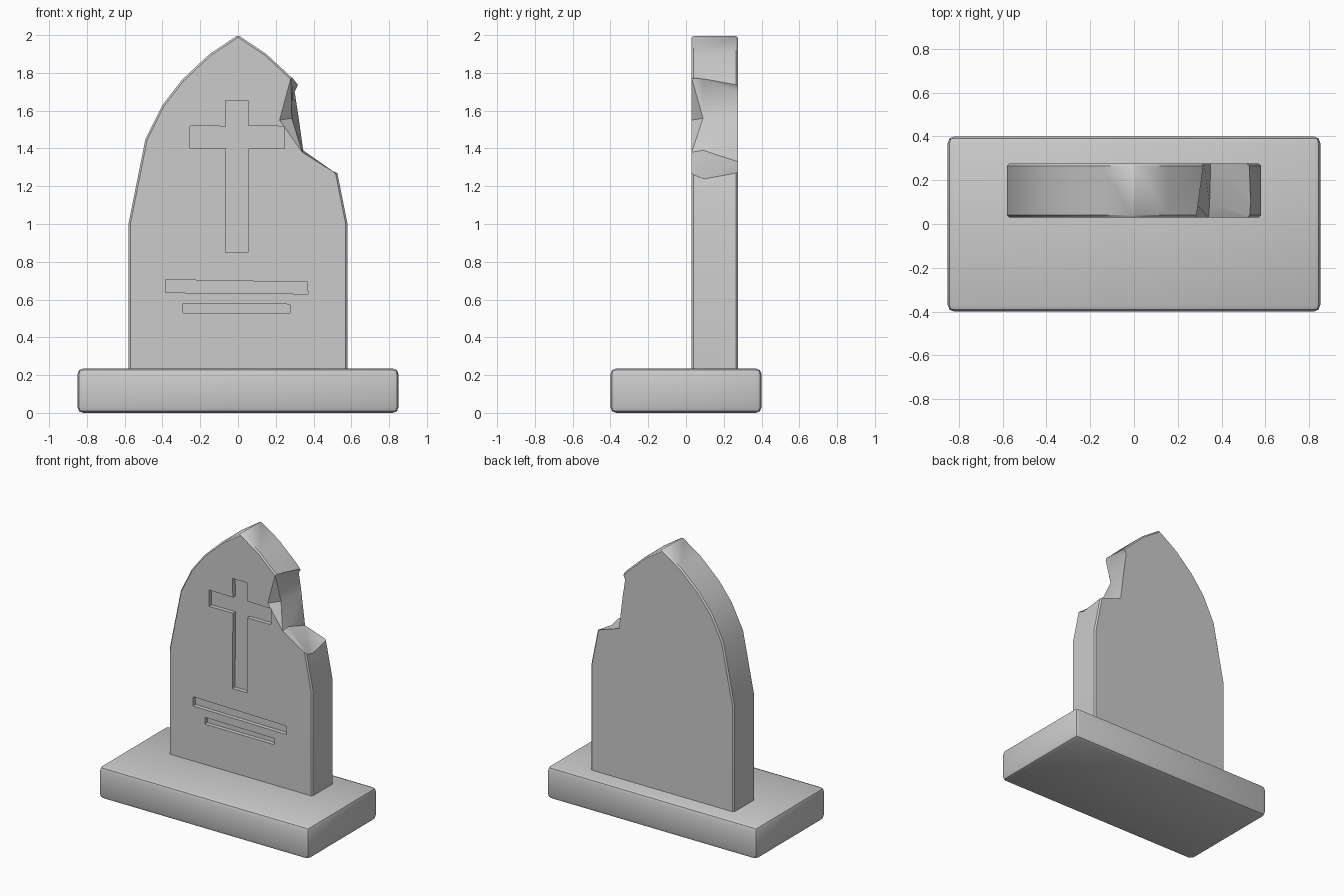
import bpy, bmesh, math

if "Cube" in bpy.data.objects:
    bpy.data.objects.remove(bpy.data.objects["Cube"])


def loft(name, sections):
    """Solid skinned through matching (x, z) outlines, each placed at its own y."""
    bm = bmesh.new()
    rings = [[bm.verts.new((x, y, z)) for x, z in pts] for y, pts in sections]
    n = len(rings[0])
    for a, b in zip(rings, rings[1:]):
        for i in range(n):
            j = (i + 1) % n
            bm.faces.new((a[i], a[j], b[j], b[i]))
    bm.faces.new(rings[0])
    bm.faces.new(rings[-1])
    bmesh.ops.recalc_face_normals(bm, faces=bm.faces)
    if len(rings) > 2:
        bmesh.ops.triangulate(bm, faces=bm.faces)
    mesh = bpy.data.meshes.new(name)
    bm.to_mesh(mesh)
    bm.free()
    ob = bpy.data.objects.new(name, mesh)
    bpy.context.collection.objects.link(ob)
    return ob


def bevel(ob, width, segments):
    m = ob.modifiers.new("worn_edges", 'BEVEL')
    m.width, m.segments = width, segments
    m.limit_method, m.angle_limit = 'ANGLE', math.radians(40)


def carve(ob, cutter):
    cutter.hide_render = True
    cutter.hide_set(True)
    m = ob.modifiers.new(cutter.name, 'BOOLEAN')
    m.operation, m.solver, m.object = 'DIFFERENCE', 'EXACT', cutter


def smooth(ob):
    bpy.ops.object.select_all(action='DESELECT')
    ob.select_set(True)
    bpy.context.view_layer.objects.active = ob
    for m in list(ob.modifiers):
        bpy.ops.object.modifier_apply(modifier=m.name)
    bpy.ops.object.shade_smooth_by_angle(angle=math.radians(35))


FRONT, BACK = 0.03, 0.275

# Plinth slab
slab = [(-0.85, 0), (0.85, 0), (0.85, 0.235), (-0.85, 0.235)]
plinth = loft("plinth", [(-0.4, slab), (0.4, slab)])
bevel(plinth, 0.03, 2)

# Pointed headstone, half outline mirrored about x = 0
half = [(0.58, 0.2), (0.58, 1.0), (0.49, 1.45), (0.4, 1.63), (0.295, 1.765), (0.15, 1.9)]
outline = half + [(0, 2.0)] + [(-x, z) for x, z in reversed(half)]
headstone = loft("headstone", [(FRONT, outline), (BACK, outline)])
bevel(headstone, 0.01, 1)

# Broken shoulder: faceted chunk, uneven from front to back
far = [(0.9, 1.2), (0.9, 1.95), (0.4, 1.9)]
chunk = loft("broken_chunk_cutter", [
    (-0.05, [(0.26, 1.80), (0.17, 1.57), (0.33, 1.39), (0.52, 1.28)] + far),
    (FRONT, [(0.28, 1.772), (0.22, 1.55), (0.34, 1.38), (0.53, 1.26)] + far),
    (0.09, [(0.29, 1.765), (0.285, 1.56), (0.345, 1.39), (0.54, 1.235)] + far),
    (BACK, [(0.30, 1.70), (0.32, 1.57), (0.35, 1.33), (0.53, 1.27)] + far),
    (0.36, [(0.30, 1.66), (0.33, 1.55), (0.35, 1.30), (0.53, 1.28)] + far)])
carve(headstone, chunk)

# Recessed cross and two inscription bars
carvings = {
    "cross_cutter": [(-0.065, 0.85), (0.052, 0.85), (0.055, 1.4), (0.245, 1.4),
                     (0.245, 1.517), (0.055, 1.52), (0.053, 1.655), (-0.065, 1.655),
                     (-0.063, 1.517), (-0.255, 1.52), (-0.255, 1.4), (-0.063, 1.402)],
    "upper_line_cutter": [(-0.385, 0.637), (0.37, 0.63), (0.367, 0.692), (-0.385, 0.705)],
    "lower_line_cutter": [(-0.29, 0.53), (0.275, 0.53), (0.275, 0.575), (-0.29, 0.58)],
}
for name, pts in carvings.items():
    carve(headstone, loft(name, [(FRONT - 0.1, pts), (FRONT + 0.03, pts)]))

for ob in (plinth, headstone):
    smooth(ob)
